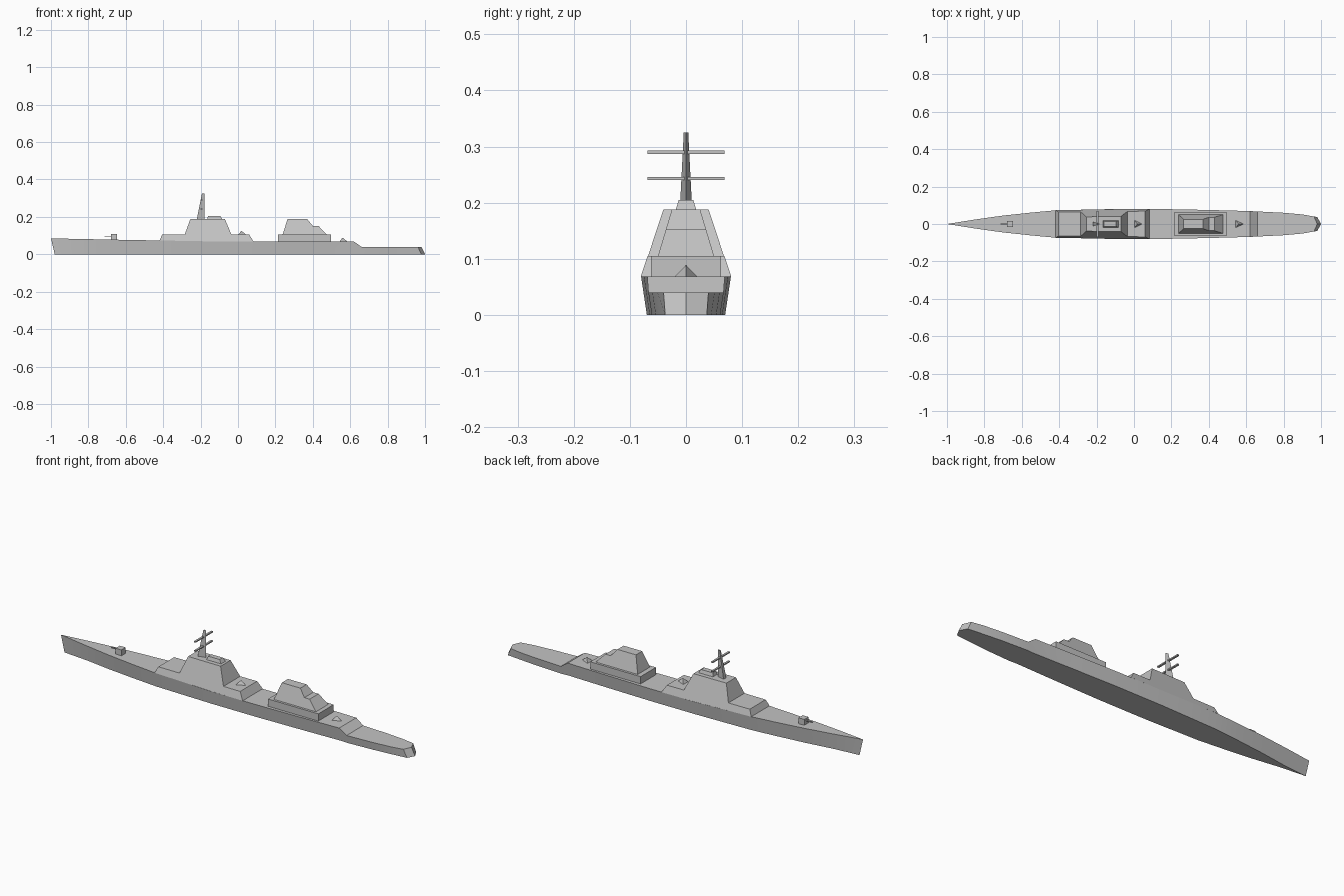
import bpy
import bmesh
import math

cube = bpy.data.objects.get("Cube")
if cube:
    bpy.data.objects.remove(cube, do_unlink=True)

grey = bpy.data.materials.new("naval grey")
grey.use_nodes = True
colour = (0.55, 0.55, 0.55, 1)
grey.diffuse_color = colour
grey.node_tree.nodes["Principled BSDF"].inputs["Base Color"].default_value = colour


def finish(name, bm, smooth=None):
    bmesh.ops.remove_doubles(bm, verts=bm.verts, dist=0.0001)
    bmesh.ops.recalc_face_normals(bm, faces=bm.faces)
    mesh = bpy.data.meshes.new(name)
    bm.to_mesh(mesh)
    bm.free()
    mesh.materials.append(grey)
    obj = bpy.data.objects.new(name, mesh)
    bpy.context.collection.objects.link(obj)
    if smooth:
        bpy.ops.object.select_all(action="DESELECT")
        obj.select_set(True)
        bpy.context.view_layer.objects.active = obj
        bpy.ops.object.shade_smooth_by_angle(angle=math.radians(smooth))
    return obj


def loft(name, rings, smooth=None):
    """Skin closed rings of equal length and cap both ends."""
    bm = bmesh.new()
    loops = [[bm.verts.new(p) for p in ring] for ring in rings]
    for a, b in zip(loops, loops[1:]):
        for i in range(len(a)):
            j = (i + 1) % len(a)
            bm.faces.new((a[i], a[j], b[j], b[i]))
    bm.faces.new(loops[0])
    bm.faces.new(loops[-1])
    return finish(name, bm, smooth)


def side_profile(name, points, half_width):
    """Side outline in x and z, spread to both sides by a width rule."""
    return loft(name, [[(x, s * half_width(x, z), z) for x, z in points] for s in (-1, 1)])


def box(name, x0, x1, half, z0, z1):
    return side_profile(name, [(x0, z0), (x1, z0), (x1, z1), (x0, z1)], lambda x, z: half)


def pyramid(name, x, z):
    """Three-sided deck fitting pointing aft."""
    bm = bmesh.new()
    a, b, c, top = [bm.verts.new(p) for p in (
        (x, -0.02, z), (x + 0.042, 0, z), (x, 0.02, z), (x + 0.016, 0, z + 0.021))]
    for face in ((a, b, c), (a, b, top), (b, c, top), (c, a, top)):
        bm.faces.new(face)
    finish(name, bm)


# Hull: x, deck half width, deck height
stations = [(-0.85, 0.024, 0.082), (-0.7, 0.045, 0.079), (-0.55, 0.061, 0.076),
            (-0.42, 0.073, 0.074), (-0.25, 0.077, 0.071), (-0.1, 0.08, 0.068),
            (0.15, 0.08, 0.068), (0.4, 0.075, 0.068), (0.62, 0.069, 0.068),
            (0.66, 0.067, 0.04), (0.8, 0.06, 0.04), (0.9, 0.051, 0.04)]


def section(x, w, z):
    b = w - 0.15 * z
    return [(x, -b, 0), (x, 0, 0), (x, b, 0), (x, w, z), (x, 0, z), (x, -w, z)]


bow = [(-0.98, 0, 0)] * 3 + [(-1, 0, 0.085)] * 3
stern = [(0.98, -0.037, 0), (1, 0, 0), (0.98, 0.037, 0),
         (0.962, 0.04, 0.04), (0.98, 0, 0.04), (0.962, -0.04, 0.04)]
bm = bmesh.new()
rings = [bow] + [section(*s) for s in stations] + [stern]
for r, q in zip(rings, rings[1:]):
    for i in range(len(r)):
        j = (i + 1) % len(r)
        corners = list(dict.fromkeys((r[i], r[j], q[j], q[i])))
        if len(corners) > 2:
            bm.faces.new([bm.verts.new(p) for p in corners])
# Two-faced transom
for quad in ((0, 1, 4, 5), (1, 2, 3, 4)):
    bm.faces.new([bm.verts.new(stern[i]) for i in quad])
finish("hull", bm, 20)

# Forward superstructure, continuing the hull side with inward slope
side_profile("bridge_block",
             [(-0.42, 0.074), (-0.405, 0.105), (-0.285, 0.105), (-0.255, 0.188), (-0.07, 0.188),
              (-0.035, 0.105), (0.06, 0.105), (0.083, 0.068), (-0.1, 0.068)],
             lambda x, z: 0.08 + 0.01 * x - 0.325 * (z - 0.068))
side_profile("bridge_roof_house",
             [(-0.165, 0.188), (-0.16, 0.205), (-0.095, 0.205), (-0.083, 0.188)],
             lambda x, z: 0.018 - 0.3 * (z - 0.188))

# Mast with triangular section and two yards
loft("mast", [[(-0.22, -0.011, 0.188), (-0.18, 0, 0.188), (-0.22, 0.011, 0.188)],
              [(-0.193, -0.004, 0.325), (-0.18, 0, 0.325), (-0.193, 0.004, 0.325)]])
for name, z in (("lower_yard", 0.243), ("upper_yard", 0.29)):
    box(name, -0.2, -0.19, 0.069, z - 0.003, z + 0.003)

# Aft deckhouse
box("hangar_base", 0.213, 0.497, 0.062, 0.066, 0.105)
side_profile("hangar_top",
             [(0.238, 0.105), (0.265, 0.188), (0.37, 0.188), (0.4, 0.152), (0.43, 0.152), (0.475, 0.105)],
             lambda x, z: 0.05 - 0.3 * (z - 0.105))

# Deck fittings
pyramid("midship_mount", 0.002, 0.105)
pyramid("aft_mount", 0.543, 0.068)

# Bow gun
box("gun_house", -0.68, -0.647, 0.017, 0.075, 0.108)
box("gun_barrel", -0.715, -0.675, 0.003, 0.094, 0.099)
